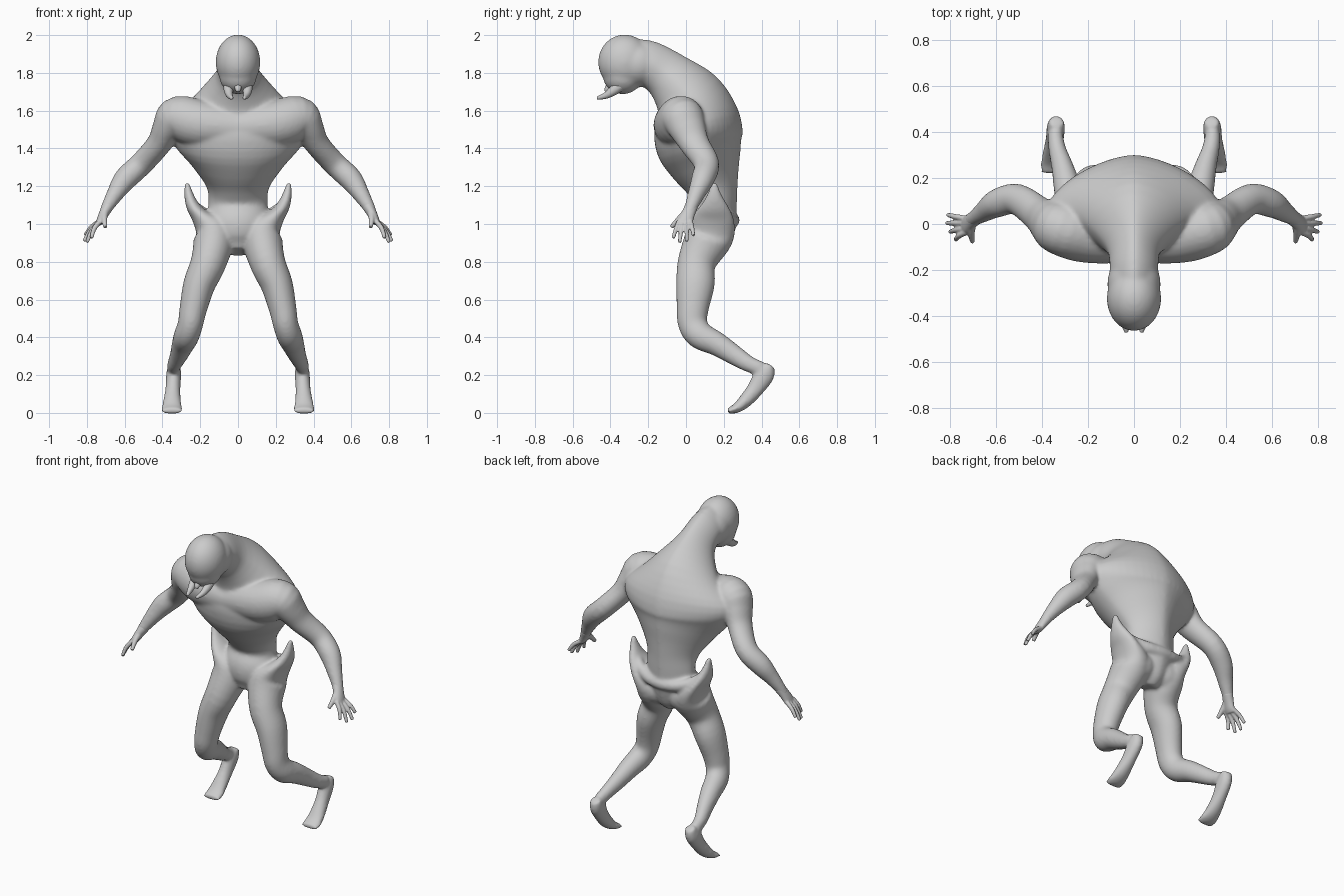
import bpy, bmesh
from math import sin, cos, pi
from mathutils import Vector, Matrix

X, Y, Z = Vector((1, 0, 0)), Vector((0, 1, 0)), Vector((0, 0, 1))


def spline(rows, steps=4):
    """Smooth curve through rows of (x, y, z, half width, half depth)."""
    out = []
    for i in range(len(rows) - 1):
        p0, p1 = rows[max(i - 1, 0)], rows[i]
        p2, p3 = rows[i + 1], rows[min(i + 2, len(rows) - 1)]
        for s in range(steps):
            t = s / steps
            out.append([0.5 * (2 * b + (c - a) * t + (2 * a - 5 * b + 4 * c - d) * t * t
                        + (3 * b - a - 3 * c + d) * t ** 3)
                        for a, b, c, d in zip(p0, p1, p2, p3)])
    out.append(list(rows[-1]))
    return out


def loft(bm, rows, ref=X, mirror=False, sides=24, ridge=1.0):
    """Elliptical tube along a path; ref is the half-width direction,
    ridge > 1 pinches the back half towards a keel."""
    rows = spline(rows)
    pts = [Vector(r[:3]) for r in rows]
    for sx in ((1, -1) if mirror else (1,)):
        rings = []
        for i, r in enumerate(rows):
            t = (pts[min(i + 1, len(pts) - 1)] - pts[max(i - 1, 0)]).normalized()
            u = (ref - t * ref.dot(t)).normalized()
            v = t.cross(u)
            ring = []
            for k in range(sides):
                c, s = cos(2 * pi * k / sides), sin(2 * pi * k / sides)
                if s > 0:
                    c = abs(c) ** ridge * (1 if c > 0 else -1)
                    s = s ** ridge
                p = pts[i] + u * c * max(r[3], .003) + v * s * max(r[4], .003)
                ring.append(bm.verts.new((p.x * sx, p.y, p.z)))
            rings.append(ring)
        faces = []
        for A, B in zip(rings, rings[1:]):
            for k in range(sides):
                j = (k + 1) % sides
                faces.append(bm.faces.new((A[k], A[j], B[j], B[k])))
        faces.append(bm.faces.new(rings[0][::-1]))
        faces.append(bm.faces.new(rings[-1]))
        bmesh.ops.recalc_face_normals(bm, faces=faces)


def ball(bm, centre, size):
    m = Matrix.Translation(centre) @ Matrix.Diagonal((*size, 1))
    bmesh.ops.create_icosphere(bm, subdivisions=4, radius=1, matrix=m)


def fuse(bm, name, voxel, smooth):
    """Melt the overlapping volumes into one smooth skin."""
    me = bpy.data.meshes.new(name)
    bm.to_mesh(me)
    bm.free()
    ob = bpy.data.objects.new(name, me)
    bpy.context.collection.objects.link(ob)
    rm = ob.modifiers.new("skin", 'REMESH')
    rm.mode = 'VOXEL'
    rm.voxel_size = voxel
    rm.use_smooth_shade = True
    sm = ob.modifiers.new("soften", 'SMOOTH')
    sm.factor = 0.5
    sm.iterations = smooth
    return ob


body = bmesh.new()

# Trunk, keeled hunched back and neck
loft(body, [(0, .11, .85, .07, .07), (0, .128, .91, .135, .11), (0, .137, 1.0, .17, .128),
            (0, .157, 1.1, .157, .112), (0, .14, 1.2, .168, .14), (0, .102, 1.32, .25, .195),
            (0, .07, 1.43, .345, .232), (0, .06, 1.54, .375, .228), (0, .015, 1.665, .235, .19),
            (0, -.095, 1.785, .122, .135), (0, -.2, 1.85, .105, .122), (0, -.28, 1.86, .095, .12)],
     sides=48, ridge=1.25)

# Skull, back of the head and jaw
ball(body, (0, -.325, 1.857), (.118, .14, .146))
ball(body, (0, -.26, 1.845), (.116, .13, .12))
ball(body, (0, -.335, 1.785), (.099, .105, .098))

# Chest, shoulders and arms
loft(body, [(0, -.05, 1.51, .118, .11), (.2, -.05, 1.53, .12, .125), (.32, -.02, 1.56, .116, .118),
            (.372, .005, 1.51, .1, .083), (.418, .045, 1.425, .08, .066), (.51, .108, 1.32, .068, .063),
            (.595, .09, 1.24, .062, .062), (.65, .055, 1.16, .046, .046),
            (.695, .025, 1.085, .034, .032), (.715, .012, 1.045, .03, .025)], Y, True)

# Flared hip horns running into the thighs, knees and shins
loft(body, [(.27, .15, 1.218, .013, .015), (.259, .15, 1.15, .026, .042), (.237, .15, 1.09, .036, .078),
            (.195, .145, 1.03, .05, .112), (.13, .125, .94, .105, .128), (.155, .058, .8, .095, .102),
            (.205, .05, .68, .085, .102), (.237, .035, .55, .073, .085), (.252, .036, .47, .067, .078),
            (.272, .075, .41, .067, .074), (.29, .16, .367, .06, .064), (.312, .25, .31, .048, .054),
            (.335, .33, .26, .038, .044), (.343, .395, .235, .034, .038)], X, True)

# Buttocks and raised rim across the back of the hips
for side in (-1, 1):
    ball(body, (side * .095, .145, .935), (.105, .102, .1))
loft(body, [(0, .25, 1.02, .036, .036), (.09, .235, 1.025, .036, .036),
            (.17, .205, 1.05, .033, .032), (.235, .165, 1.1, .026, .026)], Z, True)

# Raised heel and foot down to the toes
loft(body, [(.337, .445, .254, .032, .028), (.34, .417, .205, .04, .054), (.345, .366, .125, .04, .045),
            (.349, .312, .062, .048, .037), (.35, .265, .024, .056, .026),
            (.35, .22, .01, .056, .015)], X, True)
fuse(body, "body", .009, 13)

# Hands with four fingers and a thumb
hands = bmesh.new()
loft(hands, [(.685, .032, 1.10, .034, .032), (.71, .012, 1.055, .036, .026),
             (.728, -.002, 1.02, .04, .021), (.74, -.006, 1.0, .038, .015)], Y, True)
for base_y, tip in ((.024, (.810, .040, .938)), (.004, (.815, .004, .908)),
                    (-.018, (.80, -.034, .902)), (-.036, (.776, -.068, .925))):
    base = Vector((.73, base_y, 1.015))
    mid = base.lerp(Vector(tip), .5) + Vector((.008, 0, .006))
    loft(hands, [(*base, .013, .014), (*mid, .012, .013), (*tip, .0095, .01)], Y, True, 12)
loft(hands, [(.705, .0, 1.06, .02, .02), (.708, -.038, 1.025, .016, .016),
             (.702, -.078, .983, .011, .011)], X, True, 12)
fuse(hands, "hands", .005, 4)

# Mouth pincers and central beak
mouth = bmesh.new()
loft(mouth, [(.045, -.35, 1.735, .034, .034), (.05, -.385, 1.705, .025, .026),
             (.044, -.425, 1.68, .017, .018), (.032, -.472, 1.666, .009, .009)], X, True, 16)
loft(mouth, [(0, -.37, 1.76, .025, .025), (0, -.41, 1.725, .02, .018),
             (0, -.425, 1.70, .012, .01)], X, False, 16)
fuse(mouth, "mouth_pincers", .005, 4)
